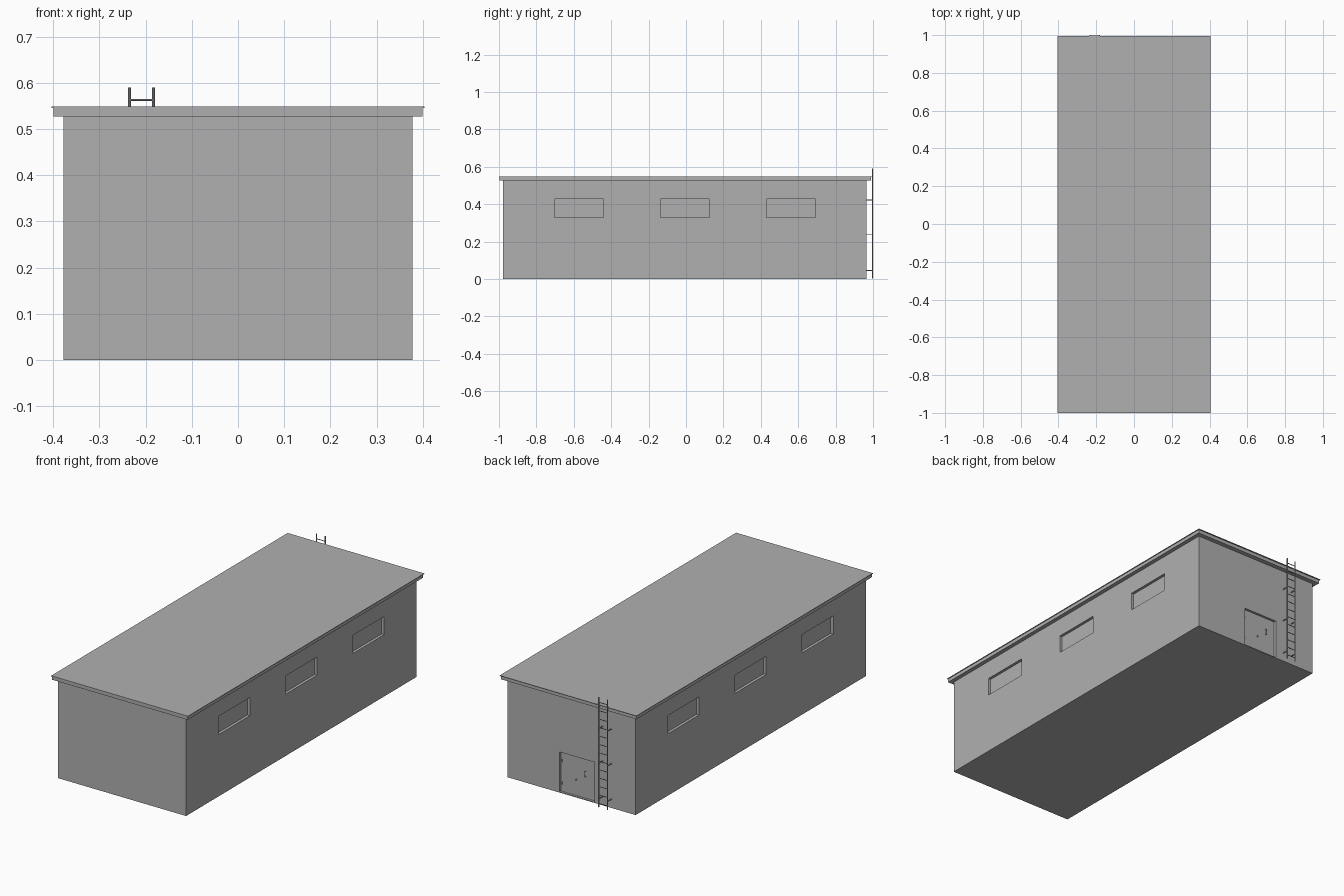
import bpy
from mathutils import Vector

if "Cube" in bpy.data.objects:
    bpy.data.objects.remove(bpy.data.objects["Cube"])

GREY = bpy.data.materials.new("dark_grey")
GREY.diffuse_color = (0.434, 0.434, 0.434, 1)
GREY.use_nodes = True
GREY.node_tree.nodes["Principled BSDF"].inputs["Base Color"].default_value = GREY.diffuse_color


def box(name, x, y, z):
    """Box from (min, max) ranges."""
    bpy.ops.mesh.primitive_cube_add(size=1)
    o = bpy.context.object
    o.name = name
    size = [b - a for a, b in (x, y, z)]
    mid = [(a + b) / 2 for a, b in (x, y, z)]
    for v in o.data.vertices:
        v.co = [c * s + m for c, s, m in zip(v.co, size, mid)]
    o.data.materials.append(GREY)
    return o


def rod(name, a, b, r, sides=8):
    a, b = Vector(a), Vector(b)
    bpy.ops.mesh.primitive_cylinder_add(vertices=sides, radius=r, depth=(b - a).length,
                                        location=(a + b) / 2)
    o = bpy.context.object
    o.name = name
    o.rotation_euler = (b - a).to_track_quat('Z', 'Y').to_euler()
    o.data.materials.append(GREY)
    return o


def cut(target, cutter):
    bpy.context.view_layer.objects.active = target
    m = target.modifiers.new("cut", 'BOOLEAN')
    m.object = cutter
    m.solver = 'EXACT'
    bpy.ops.object.modifier_apply(modifier=m.name)
    bpy.data.objects.remove(cutter)


HX, Y0, Y1, TOP = 0.378, -0.978, 0.965, 0.527
DOOR_X, DOOR_Z = (-0.134, 0.073), (0.004, 0.217)

# Walls with recessed windows on both long sides
walls = box("walls", (-HX, HX), (Y0, Y1), (0, TOP))
for ya in (-0.703, -0.137, 0.43):
    for s in (-1, 1):
        xs = sorted((s * (HX - 0.015), s * (HX + 0.05)))
        cut(walls, box("window_cutter", xs, (ya, ya + 0.263), (0.33, 0.427)))

# Recessed doorway and door
cut(walls, box("door_cutter", DOOR_X, (Y1 - 0.02, Y1 + 0.05), DOOR_Z))
box("door", (DOOR_X[0] + 0.001, DOOR_X[1] - 0.001), (Y1 - 0.022, Y1 - 0.012),
    (DOOR_Z[0], DOOR_Z[1] - 0.001))

# Roof: fascia with thin overhanging cap
box("roof_fascia", (-0.4, 0.4), (-0.997, 0.990), (TOP, 0.5455))
box("roof_cap", (-0.404, 0.404), (-1.0, 0.996), (0.5455, 0.5485))

# Door hardware, flush with the wall: hinges, pull handle, latch knob
for z in (0.05, 0.17):
    rod("door_hinge", (0.064, Y1 - 0.011, z - 0.007), (0.064, Y1 - 0.011, z + 0.007), 0.003)
hx, hy = -0.075, Y1 - 0.003
rod("door_handle_grip", (hx, hy, 0.12), (hx, hy, 0.15), 0.002)
for z in (0.121, 0.149):
    rod("door_handle_stem", (hx, Y1 - 0.013, z), (hx, hy, z), 0.002)
rod("door_knob", (-0.02, Y1 - 0.013, 0.09), (-0.02, Y1 - 0.004, 0.09), 0.003)

# Roof ladder: rails, rungs and wall brackets
LX, LY, HALF = -0.209, 0.997, 0.026
for s in (-1, 1):
    x = LX + s * HALF
    rod("ladder_rail", (x, LY, 0.003), (x, LY, 0.59), 0.003)
    for z in (0.047, 0.237, 0.422):
        rod("ladder_bracket", (x, Y1 - 0.003, z), (x, LY, z), 0.0025)
for i in range(13):
    z = 0.023 + i * 0.045
    rod("ladder_rung", (LX - HALF, LY, z), (LX + HALF, LY, z), 0.002)
